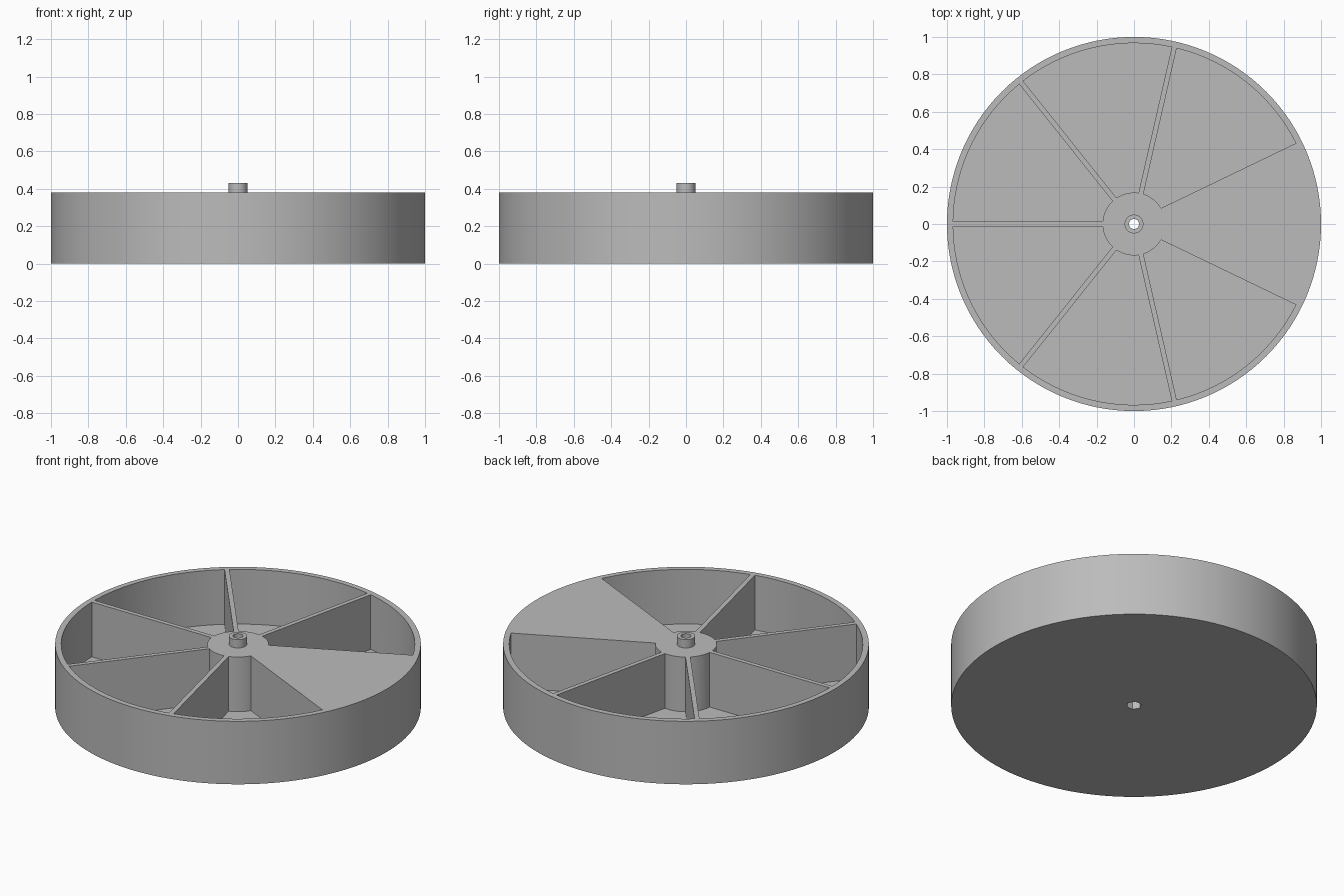
import bpy, bmesh
from math import pi, asin, sin, cos

if "Cube" in bpy.data.objects:
    bpy.data.objects.remove(bpy.data.objects["Cube"], do_unlink=True)

SECTORS = 7
HEIGHT, FLOOR, POST_TOP = 0.38, 0.05, 0.43
RIM, HUB, POST, BORE = 0.967, 0.168, 0.05, 0.027
HALF_RIB = 0.0135
SEGMENTS = 128

grey = bpy.data.materials.new("plain grey")
grey.use_nodes = True
color = (0.5, 0.5, 0.5, 1)
grey.diffuse_color = color
grey.node_tree.nodes["Principled BSDF"].inputs["Base Color"].default_value = color


def make_object(name, bm):
    bmesh.ops.recalc_face_normals(bm, faces=bm.faces)
    mesh = bpy.data.meshes.new(name)
    bm.to_mesh(mesh)
    bm.free()
    mesh.materials.append(grey)
    obj = bpy.data.objects.new(name, mesh)
    bpy.context.collection.objects.link(obj)
    return obj


def add_prism(bm, outline, z0, z1):
    low = [bm.verts.new((x, y, z0)) for x, y in outline]
    high = [bm.verts.new((x, y, z1)) for x, y in outline]
    bm.faces.new(low[::-1])
    bm.faces.new(high)
    for i in range(len(low)):
        j = (i + 1) % len(low)
        bm.faces.new((low[i], low[j], high[j], high[i]))


def arc(radius, start, end, steps):
    angles = [start + (end - start) * i / steps for i in range(steps + 1)]
    return [(radius * cos(a), radius * sin(a)) for a in angles]


# Drum, axle post and bore as one closed turned profile
bm = bmesh.new()
profile = [(BORE, 0), (1, 0), (1, HEIGHT), (POST, HEIGHT), (POST, POST_TOP), (BORE, POST_TOP)]
rings = []
for i in range(SEGMENTS):
    a = 2 * pi * i / SEGMENTS
    rings.append([bm.verts.new((r * cos(a), r * sin(a), z)) for r, z in profile])
for i in range(SEGMENTS):
    here, following = rings[i], rings[(i + 1) % SEGMENTS]
    for k in range(len(profile)):
        n = (k + 1) % len(profile)
        bm.faces.new((here[k], following[k], following[n], here[n]))
wheel = make_object("compartment_wheel", bm)

# Open compartments: every sector except the solid one on +x
bm = bmesh.new()
step = 2 * pi / SECTORS
for s in range(1, SECTORS):
    start, end = (s - 0.5) * step, (s + 0.5) * step
    outer, inner = asin(HALF_RIB / RIM), asin(HALF_RIB / HUB)
    outline = arc(RIM, start + outer, end - outer, 18)
    outline += arc(HUB, end - inner, start + inner, 10)
    add_prism(bm, outline, FLOOR, HEIGHT + 0.1)
# Hexagonal shaft socket underneath
add_prism(bm, arc(0.042, 0, 2 * pi * 5 / 6, 5), -0.1, 0.1)
cutter = make_object("compartment_cutter", bm)
cutter.hide_render = True

cut = wheel.modifiers.new("compartments", "BOOLEAN")
cut.operation = "DIFFERENCE"
cut.solver = "EXACT"
cut.object = cutter

bpy.ops.object.select_all(action="DESELECT")
bpy.context.view_layer.objects.active = wheel
wheel.select_set(True)
bpy.ops.object.modifier_apply(modifier=cut.name)
bpy.data.objects.remove(cutter, do_unlink=True)
bpy.ops.object.shade_smooth_by_angle(angle=pi / 6)
